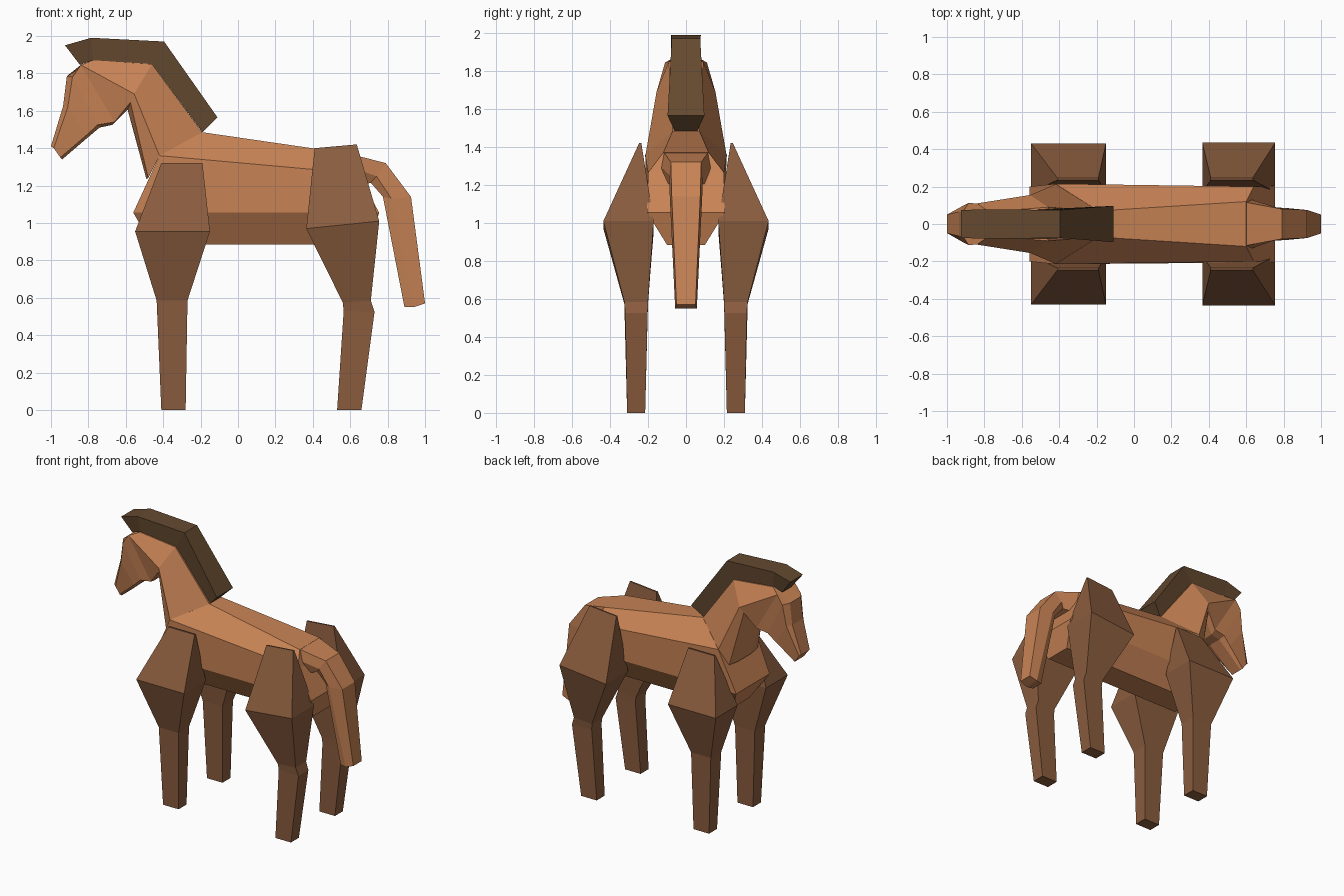
import bpy, bmesh


def material(name, rgb):
    m = bpy.data.materials.new(name)
    m.diffuse_color = (*rgb, 1)
    return m


TAN = material("tan coat", (0.58, 0.228, 0.091))
BROWN = material("brown legs", (0.255, 0.108, 0.048))
DARK = material("dark mane", (0.127, 0.067, 0.029))


def make_object(name, bm, mat):
    bmesh.ops.recalc_face_normals(bm, faces=bm.faces)
    me = bpy.data.meshes.new(name)
    bm.to_mesh(me)
    bm.free()
    me.materials.append(mat)
    ob = bpy.data.objects.new(name, me)
    bpy.context.collection.objects.link(ob)
    return ob


def loft(name, rings, mat):
    """Mirrored loft: each ring lists (x, z, half width) from top to bottom."""
    bm = bmesh.new()
    loops = []
    for ring in rings:
        right = [bm.verts.new((x, -w, z)) for x, z, w in ring]
        left = [bm.verts.new((x, w, z)) for x, z, w in ring]
        loops.append(right + left[::-1])
    n = len(loops[0])
    for a, b in zip(loops, loops[1:]):
        for i in range(n):
            j = (i + 1) % n
            bm.faces.new((a[i], a[j], b[j], b[i]))
    # end caps as strips running across the body
    for lp in (loops[0], loops[-1]):
        for i in range(n // 2 - 1):
            bm.faces.new((lp[i], lp[i + 1], lp[n - 2 - i], lp[n - 1 - i]))
    return make_object(name, bm, mat)


def leg(name, rings, side):
    """Four-sided leg: each ring is (x0, z0, x1, z1, inner y, outer y)."""
    bm = bmesh.new()
    loops = [[bm.verts.new((x, side * y, z)) for x, z, y in
              ((x0, z0, yi), (x1, z1, yi), (x1, z1, yo), (x0, z0, yo))]
             for x0, z0, x1, z1, yi, yo in rings]
    for a, b in zip(loops, loops[1:]):
        for i in range(4):
            j = (i + 1) % 4
            bm.faces.new((a[i], a[j], b[j], b[i]))
    bm.faces.new(loops[0])
    bm.faces.new(loops[-1])
    return make_object(name, bm, BROWN)


# barrel of the body
loft("body", [
    [(-0.19, 1.485, 0.07), (-0.42, 1.36, 0.215), (-0.56, 1.055, 0.2), (-0.46, 0.885, 0.1)],
    [(0.60, 1.37, 0.12), (0.64, 1.265, 0.2), (0.755, 1.055, 0.205), (0.70, 0.885, 0.1)],
], TAN)

# neck and head, from shoulder to muzzle
loft("neck_and_head", [
    [(-0.19, 1.483, 0.07), (-0.42, 1.36, 0.213), (-0.48, 1.24, 0.17), (-0.49, 1.235, 0.08)],
    [(-0.46, 1.85, 0.09), (-0.555, 1.69, 0.155), (-0.575, 1.645, 0.13), (-0.59, 1.605, 0.08)],
    [(-0.775, 1.87, 0.065), (-0.84, 1.845, 0.11), (-0.66, 1.54, 0.10), (-0.67, 1.525, 0.05)],
    [(-0.915, 1.785, 0.065), (-0.885, 1.78, 0.112), (-0.75, 1.525, 0.095), (-0.74, 1.51, 0.05)],
    [(-0.935, 1.625, 0.065), (-0.91, 1.62, 0.10), (-0.81, 1.47, 0.085), (-0.835, 1.43, 0.05)],
    [(-1.0, 1.41, 0.05), (-0.985, 1.40, 0.057), (-0.95, 1.35, 0.057), (-0.94, 1.34, 0.045)],
], TAN)

# tail
loft("tail", [
    [(0.60, 1.369, 0.115), (0.63, 1.29, 0.13), (0.66, 1.20, 0.10)],
    [(0.79, 1.32, 0.08), (0.74, 1.25, 0.09), (0.71, 1.215, 0.07)],
    [(0.925, 1.14, 0.075), (0.82, 1.13, 0.085), (0.775, 1.14, 0.06)],
    [(1.0, 0.57, 0.05), (0.94, 0.55, 0.057), (0.89, 0.55, 0.045)],
], TAN)

# mane
loft("mane", [
    [(-0.925, 1.95, 0.075), (-0.845, 1.845, 0.055)],
    [(-0.785, 1.99, 0.078), (-0.775, 1.87, 0.058)],
    [(-0.395, 1.97, 0.075), (-0.46, 1.85, 0.08)],
    [(-0.11, 1.565, 0.097), (-0.19, 1.485, 0.06)],
], DARK)

# legs
FRONT = [(-0.41, 1.32, -0.19, 1.32, 0.235, 0.247),
         (-0.55, 0.955, -0.15, 0.955, 0.17, 0.43),
         (-0.435, 0.585, -0.27, 0.585, 0.2, 0.325),
         (-0.41, 0, -0.28, 0, 0.215, 0.31)]
HIND = [(0.41, 1.40, 0.635, 1.42, 0.235, 0.247),
        (0.365, 0.97, 0.755, 1.01, 0.17, 0.435),
        (0.56, 0.575, 0.71, 0.585, 0.2, 0.325),
        (0.565, 0.53, 0.73, 0.525, 0.202, 0.32),
        (0.53, 0, 0.66, 0, 0.215, 0.31)]
for label, side in (("right", -1), ("left", 1)):
    leg("front_leg_" + label, FRONT, side)
    leg("hind_leg_" + label, HIND, side)
